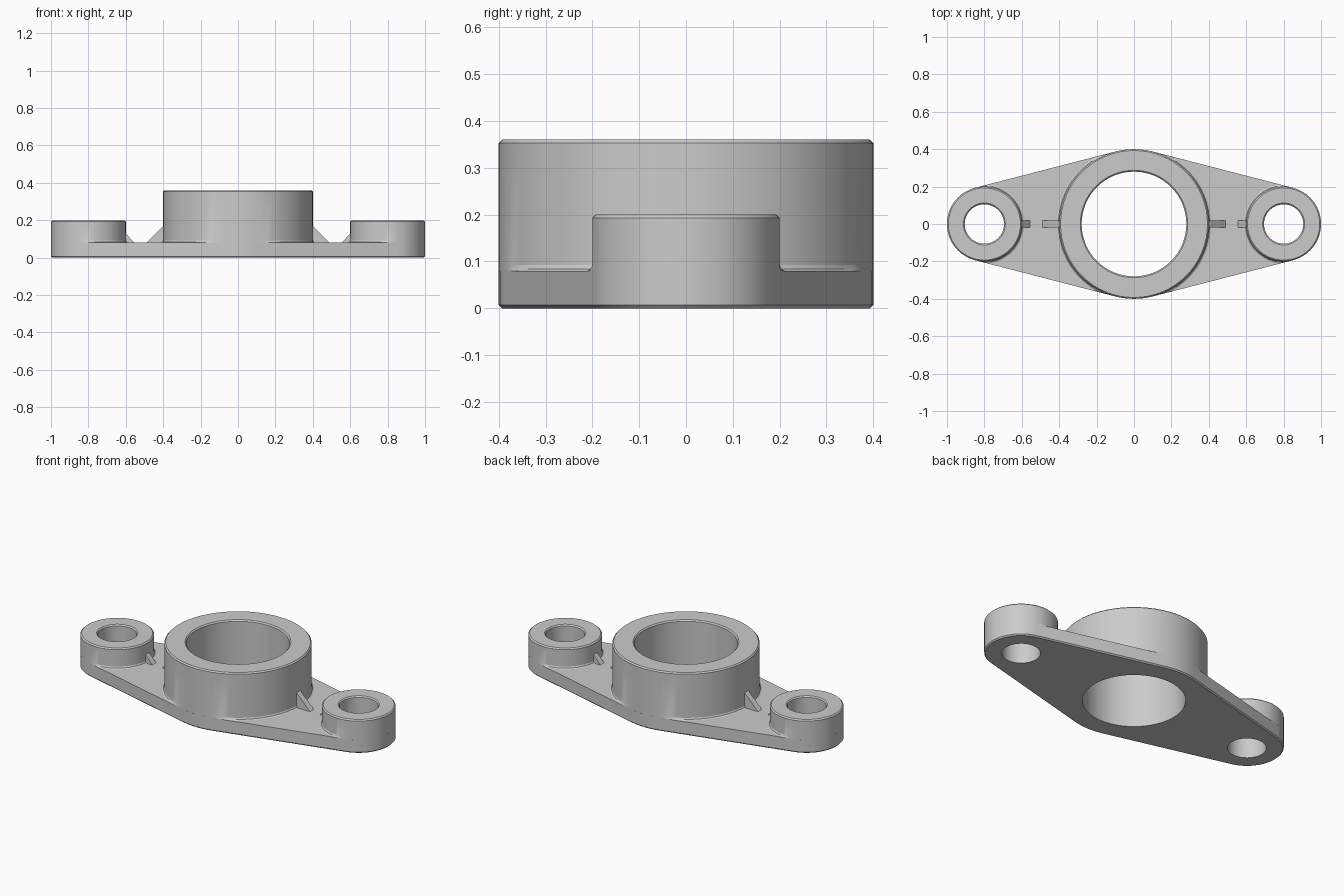
import bpy, bmesh, math

cube = bpy.data.objects.get("Cube")
if cube:
    bpy.data.objects.remove(cube, do_unlink=True)

SEG = 64
PLATE_TOP = 0.08
CHAMFER = 0.007
MAIN_R, END_R, END_X = 0.4, 0.2, 0.8
MAIN_HOLE, END_HOLE = 0.28, 0.105
NX = (MAIN_R - END_R) / END_X          # tangent edge normal
NY = math.sqrt(1 - NX * NX)
TANGENT = math.acos(NX)

metal = bpy.data.materials.new("grey metal")
metal.use_nodes = True
metal.diffuse_color = (0.6, 0.6, 0.6, 1)
metal.node_tree.nodes["Principled BSDF"].inputs["Base Color"].default_value = (0.6, 0.6, 0.6, 1)


def finish(bm, name):
    bmesh.ops.recalc_face_normals(bm, faces=bm.faces)
    mesh = bpy.data.meshes.new(name)
    bm.to_mesh(mesh)
    bm.free()
    mesh.materials.append(metal)
    obj = bpy.data.objects.new(name, mesh)
    bpy.context.collection.objects.link(obj)
    bpy.ops.object.select_all(action="DESELECT")
    obj.select_set(True)
    bpy.context.view_layer.objects.active = obj
    bpy.ops.object.shade_smooth_by_angle(angle=math.radians(25))
    return obj


def arc(cx, radius, start, end, steps):
    angles = [start + (end - start) * i / steps for i in range(steps + 1)]
    return [(cx + radius * math.cos(a), radius * math.sin(a)) for a in angles]


def outline(inset):
    """Two end arcs and two middle arcs joined by tangent lines."""
    t, pi = TANGENT, math.pi
    return (arc(END_X, END_R - inset, -t, t, 28) + arc(0, MAIN_R - inset, t, pi - t, 8)
            + arc(-END_X, END_R - inset, pi - t, pi + t, 28)
            + arc(0, MAIN_R - inset, pi + t, 2 * pi - t, 8))


def ring(bm, points, z):
    return [bm.verts.new((x, y, z)) for x, y in points]


def bridge(bm, a, b):
    for i in range(len(a)):
        j = (i + 1) % len(a)
        bm.faces.new((a[i], a[j], b[j], b[i]))


# Base plate: chamfered rim and three through holes
bm = bmesh.new()
low = ring(bm, outline(CHAMFER), 0)
mid = ring(bm, outline(0), CHAMFER)
top = ring(bm, outline(0), PLATE_TOP)
bridge(bm, low, mid)
bridge(bm, mid, top)
floors, roofs = [low], [top]
for cx, r in ((0, MAIN_HOLE), (END_X, END_HOLE), (-END_X, END_HOLE)):
    circle = arc(cx, r, 0, 2 * math.pi, SEG)[:-1]
    hole_low, hole_top = ring(bm, circle, 0), ring(bm, circle, PLATE_TOP)
    bridge(bm, hole_low, hole_top)
    floors.append(hole_low)
    roofs.append(hole_top)
for loops in (floors, roofs):
    edges = []
    for loop in loops:
        for i, v in enumerate(loop):
            w = loop[(i + 1) % len(loop)]
            edges.append(bm.edges.get((v, w)) or bm.edges.new((v, w)))
    bmesh.ops.triangle_fill(bm, edges=edges, use_beauty=True, normal=(0, 0, 1))
finish(bm, "base_plate")


def plate_limit(radius, side, angle):
    """Distance from a boss centre to the plate rim."""
    dx, dy = math.cos(angle), abs(math.sin(angle))
    out = dx * side if side else abs(dx)
    on_arc = out >= NX if side else out <= NX
    if on_arc:
        return radius
    reach = out * NX + dy * NY
    return radius / reach if reach > 0.1 else 10


# Bosses: chamfered tubes with a small fillet that stays on the plate
def boss(name, cx, radius, hole, height, side):
    profile = [(radius + 0.012, PLATE_TOP), (radius + 0.004, PLATE_TOP + 0.004),
               (radius, PLATE_TOP + 0.012), (radius, height - CHAMFER),
               (radius - CHAMFER, height), (hole + CHAMFER, height),
               (hole, height - CHAMFER), (hole, PLATE_TOP)]
    bm = bmesh.new()
    angles = [2 * math.pi * i / SEG for i in range(SEG)]
    rings = []
    for r, z in profile:
        points = []
        for a in angles:
            d = min(r, plate_limit(radius, side, a))
            points.append((cx + d * math.cos(a), d * math.sin(a)))
        rings.append(ring(bm, points, z))
    for a, b in zip(rings, rings[1:]):
        bridge(bm, a, b)
    finish(bm, name)


boss("main_boss", 0, MAIN_R, MAIN_HOLE, 0.36, 0)
boss("left_boss", END_X, END_R, END_HOLE, 0.2, 1)
boss("right_boss", -END_X, END_R, END_HOLE, 0.2, -1)


# Triangular ribs beside the bosses
def rib(name, side, wall, tip, height):
    root = wall + (0.015 if wall > tip else -0.015)
    profile = [(root, PLATE_TOP - 0.01), (tip, PLATE_TOP - 0.01), (tip, PLATE_TOP),
               (wall, height), (root, height)]
    bm = bmesh.new()
    sides = [[bm.verts.new((side * x, y, z)) for x, z in profile] for y in (-0.018, 0.018)]
    bridge(bm, *sides)
    for s in sides:
        bm.faces.new(s)
    finish(bm, name)


for label, side in (("left", 1), ("right", -1)):
    rib(label + "_main_rib", side, 0.4, 0.49, 0.17)
    rib(label + "_end_rib", side, 0.6, 0.555, 0.13)
